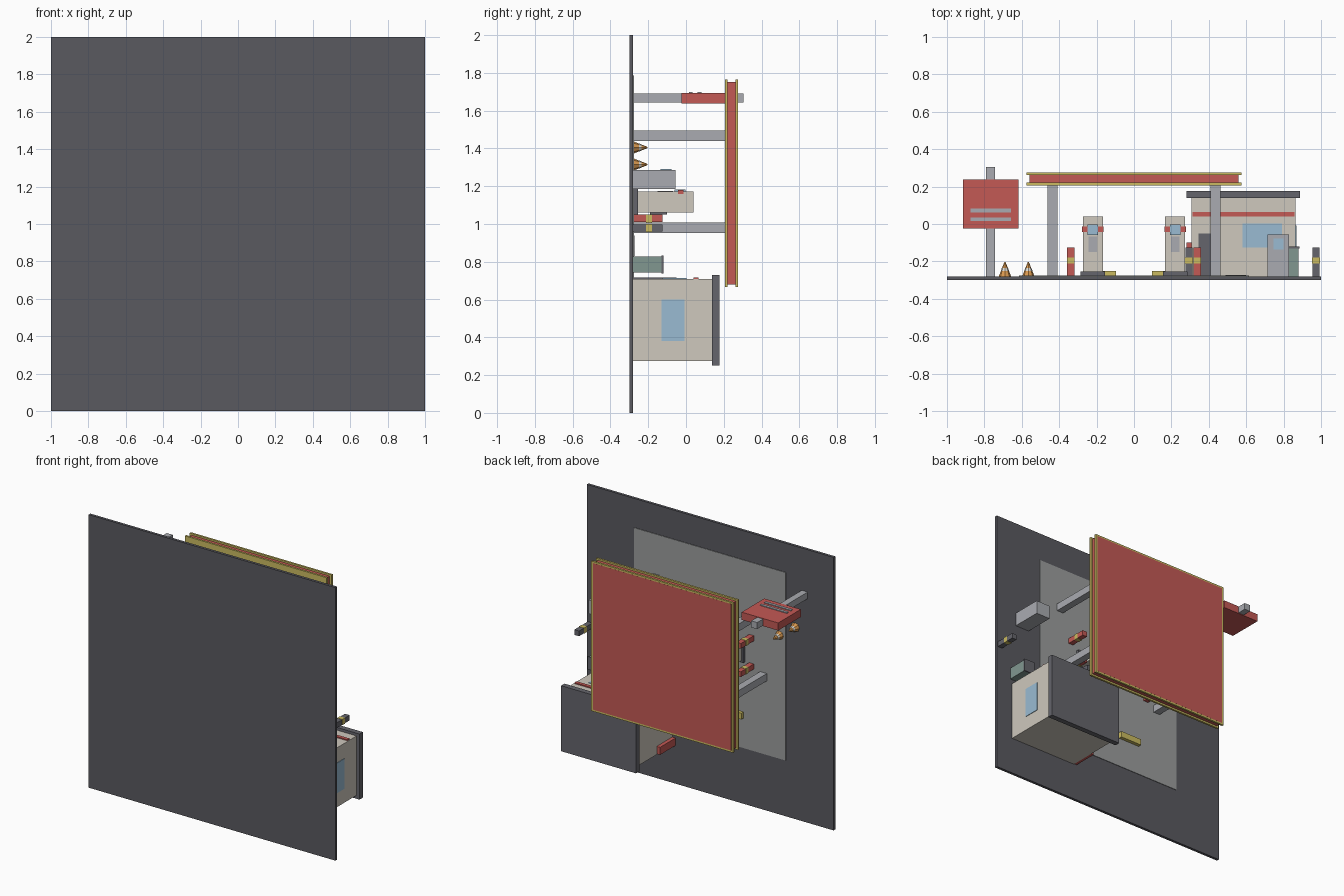
import bpy, math
from mathutils import Matrix

if "Cube" in bpy.data.objects:
    bpy.data.objects.remove(bpy.data.objects["Cube"])

# Filling station tipped on its back edge: its own "up" is +y, its forecourt front is +z
COLORS = {
    "asphalt": (0.10, 0.10, 0.115), "concrete": (0.33, 0.34, 0.34), "wall": (0.62, 0.58, 0.51),
    "red": (0.55, 0.10, 0.09), "yellow": (0.60, 0.50, 0.12), "steel": (0.40, 0.41, 0.44),
    "dark": (0.13, 0.13, 0.15), "glass": (0.32, 0.50, 0.65), "green": (0.22, 0.31, 0.28),
    "orange": (0.70, 0.32, 0.08), "white": (0.75, 0.72, 0.65),
}
mats = {}
for key, c in COLORS.items():
    mats[key] = bpy.data.materials.new(key)
    mats[key].diffuse_color = (*c, 1)

G = -0.28  # ground surface


def box(name, mat, x, y, z):
    """Box from (min, max) pairs on each axis."""
    bpy.ops.mesh.primitive_cube_add(size=1)
    ob = bpy.context.object
    ob.name = name
    pairs = (x, y, z)
    size = [p[1] - p[0] for p in pairs]
    mid = [(p[0] + p[1]) / 2 for p in pairs]
    ob.data.transform(Matrix.Translation(mid) @ Matrix.Diagonal((*size, 1)))
    ob.data.materials.append(mats[mat])
    return ob


def cone(name, mat, x, z, y0, y1, r0, r1, sides):
    """Tapered cylinder whose axis runs along +y."""
    bpy.ops.mesh.primitive_cone_add(vertices=sides, radius1=r0, radius2=r1, depth=y1 - y0)
    ob = bpy.context.object
    ob.name = name
    ob.data.transform(Matrix.Translation((x, (y0 + y1) / 2, z)) @ Matrix.Rotation(-math.pi / 2, 4, 'X'))
    ob.data.materials.append(mats[mat])
    return ob


def around(c, h):
    return (c - h, c + h)


# Ground and forecourt pad
box("ground", "asphalt", (-1, 1), (-0.30, G), (0, 2))
box("forecourt_pad", "concrete", (-0.615, 0.615), (G - 0.005, G + 0.004), (0.41, 1.787))
cone("manhole_cover", "dark", 0.545, 0.885, G, G + 0.008, 0.055, 0.055, 12)

# Canopy: red body between two yellow trims
box("canopy_body", "red", (-0.56, 0.56), (0.207, 0.2765), (0.68, 1.753))
for label, y in (("lower", (0.206, 0.221)), ("upper", (0.261, 0.276))):
    box(f"canopy_trim_{label}", "yellow", (-0.575, 0.575), y, (0.667, 1.765))
for x in (-0.435, 0.435):
    for z in (0.98, 1.467):
        box("canopy_column", "steel", around(x, 0.027), (G, 0.21), around(z, 0.027))

# Shop building
box("shop_walls", "wall", (0.307, 0.864), (G, 0.14), (0.275, 0.71))
box("shop_roof", "dark", (0.282, 0.888), (0.138, 0.177), (0.25, 0.73))
box("shop_stripe", "red", (0.312, 0.859), (0.04, 0.065), (0.70, 0.718))
box("shop_door", "dark", (0.345, 0.445), (G, -0.05), (0.70, 0.716))
box("shop_front_window", "glass", (0.58, 0.79), (-0.125, 0.003), (0.70, 0.714))
box("shop_side_window", "glass", (0.85, 0.868), (-0.13, -0.008), (0.38, 0.60))
box("wall_cabinet", "red", (0.28, 0.309), (G, -0.10), (0.28, 0.335))

# Pump islands with pumps, wheel stops and red guard bollards
def bollard(name, mat, x, z):
    box(name, mat, around(x, 0.019), (G, -0.125), around(z, 0.019))
    box(name + "_band", "yellow", around(x, 0.021), (-0.212, -0.18), around(z, 0.021))


for s in (-1, 1):
    px = s * 0.22
    box("pump_island", "dark", around(px, 0.066), (G, -0.253), (1.045, 1.185))
    box("pump_body", "wall", around(px, 0.054), (-0.255, 0.04), (1.06, 1.172))
    box("pump_band", "red", around(px, 0.058), (-0.043, -0.014), (1.16, 1.179))
    box("pump_screen", "glass", around(px, 0.028), (-0.06, -0.002), (1.165, 1.182))
    box("pump_panel", "steel", around(px, 0.022), (-0.15, -0.068), (1.165, 1.176))
    box("pump_rear_panel", "dark", around(px, 0.022), (-0.19, -0.10), (1.05, 1.065))
    box("wheel_stop", "yellow", around(s * 0.185, 0.088), (G, -0.25), (0.63, 0.675))
    for z in (1.03, 1.237):
        bollard("guard_bollard", "red", s * 0.338, z)

# Dark bollards near the shop
for x in (0.295, 0.973):
    bollard("shop_bollard", "dark", x, 0.978)

# Air machine and waste bin
box("air_machine", "steel", (0.714, 0.83), (G, -0.055), (1.185, 1.285))
box("air_machine_screen", "glass", (0.745, 0.798), (-0.135, -0.078), (1.28, 1.292))
box("waste_bin", "green", (0.80, 0.88), (G, -0.13), (0.742, 0.828))
box("waste_bin_lid", "dark", (0.796, 0.884), (-0.131, -0.12), (0.738, 0.832))

# Roadside price sign
box("sign_pole", "steel", (-0.79, -0.742), (G, 0.305), (1.642, 1.69))
box("sign_panel", "red", (-0.913, -0.617), (-0.025, 0.237), (1.638, 1.694))
for y in (0.025, 0.072):
    box("sign_strip", "steel", (-0.875, -0.657), around(y, 0.01), (1.69, 1.70))

# Traffic cones
for x, z in ((-0.69, 1.405), (-0.565, 1.315)):
    cone("traffic_cone", "orange", x, z, G, -0.203, 0.033, 0.003, 8)
    cone("traffic_cone_band", "white", x, z, -0.25, -0.235, 0.022, 0.0165, 8)

for m in bpy.data.materials:
    if m.users and not m.is_grease_pencil:
        m.use_nodes = True
        m.node_tree.nodes["Principled BSDF"].inputs["Base Color"].default_value = m.diffuse_color
